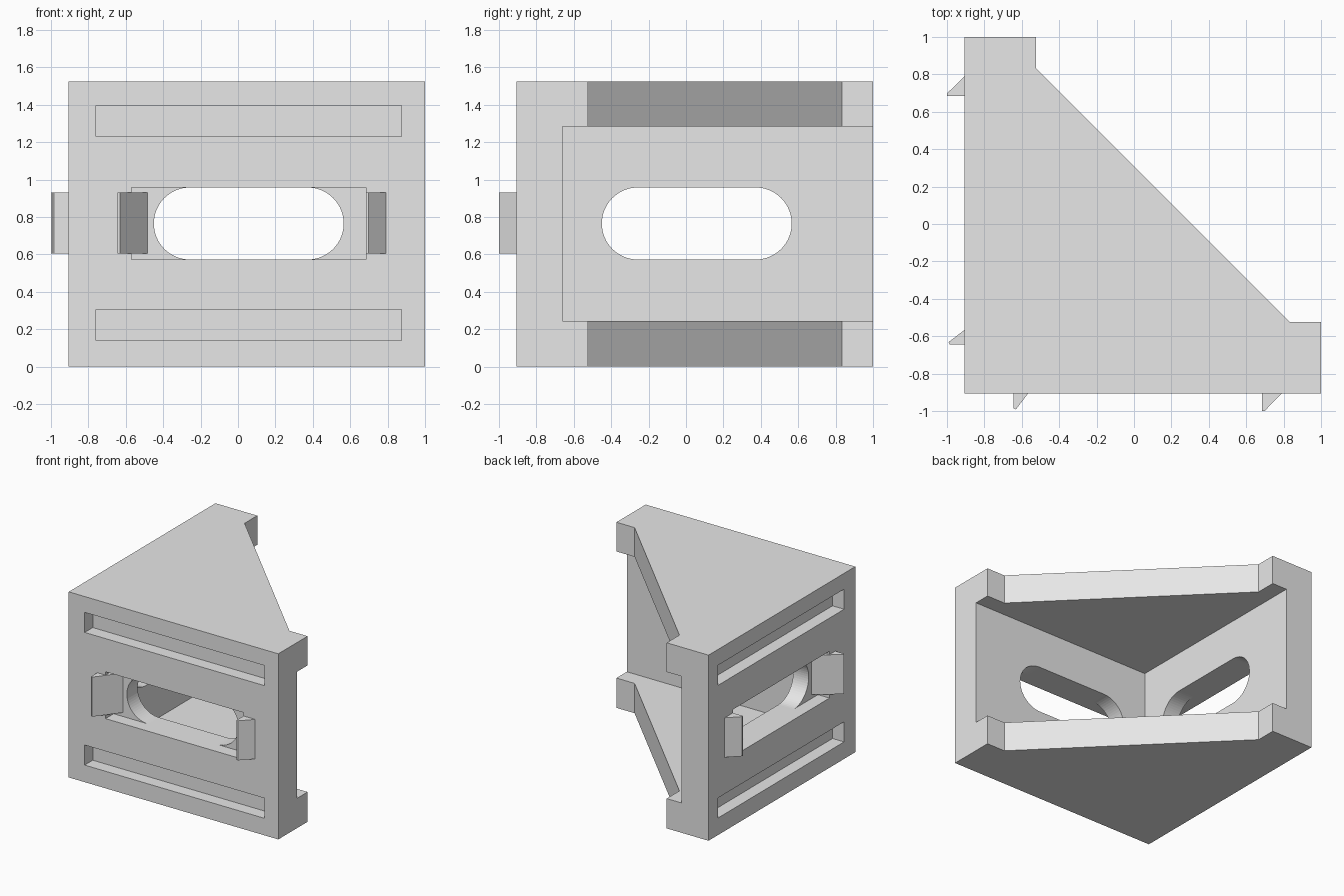
import bpy, bmesh, math
from mathutils import Vector

cube = bpy.data.objects.get("Cube")
if cube:
    bpy.data.objects.remove(cube)

grey = bpy.data.materials.new("plain grey")
grey.use_nodes = True
grey.diffuse_color = (0.8, 0.8, 0.8, 1)
grey.node_tree.nodes["Principled BSDF"].inputs["Base Color"].default_value = (0.8, 0.8, 0.8, 1)

OUT = -0.905          # outer face of both walls
INNER = -0.66         # inner face of both walls
FLOOR = -0.80         # bottom of grooves and recesses
HEIGHT = 1.525
MID = 0.765           # centre height of the slots


def prism(name, points, sweep):
    """Solid made by sweeping a flat outline along a vector."""
    bm = bmesh.new()
    face = bm.faces.new([bm.verts.new(p) for p in points])
    new = bmesh.ops.extrude_face_region(bm, geom=[face])["geom"]
    bmesh.ops.translate(bm, vec=Vector(sweep),
                        verts=[v for v in new if isinstance(v, bmesh.types.BMVert)])
    bmesh.ops.recalc_face_normals(bm, faces=bm.faces)
    mesh = bpy.data.meshes.new(name)
    bm.to_mesh(mesh)
    bm.free()
    mesh.materials.append(grey)
    obj = bpy.data.objects.new(name, mesh)
    bpy.context.collection.objects.link(obj)
    return obj


def upright(name, outline, z0, z1):
    return prism(name, [(x, y, z0) for x, y in outline], (0, 0, z1 - z0))


def cut(obj, cutter):
    mod = obj.modifiers.new("cut", "BOOLEAN")
    mod.operation = "DIFFERENCE"
    mod.solver = "EXACT"
    mod.object = cutter
    cutter.hide_render = True
    bpy.context.view_layer.objects.active = obj
    bpy.ops.object.modifier_apply(modifier=mod.name)
    bpy.data.objects.remove(cutter)


def swap(points):
    """Mirror across the diagonal, from the front wall to the side wall."""
    return [(p[1], p[0], *p[2:]) for p in points]


# Corner block with a slanted back
half = [(1, OUT), (1, -0.525), (0.835, -0.525)]
body = upright("corner_bracket", [(OUT, OUT)] + half + swap(half)[::-1], 0, HEIGHT)

# Hollow between the top and bottom plates, open at the back
cut(body, upright("hollow", [(INNER, INNER), (2, INNER), (2, 2), (INNER, 2)], 0.245, 1.285))

# Rounded slot outline
radius = 0.1925
slot = []
for centre, start in ((0.3725, -90), (-0.2575, 90)):
    for i in range(33):
        a = math.radians(start + i * 180 / 32)
        slot.append((centre + radius * math.cos(a), -1.2, MID + radius * math.sin(a)))


def panel(x0, x1, z0, z1):
    return [(x0, -1.2, z0), (x1, -1.2, z0), (x1, -1.2, z1), (x0, -1.2, z1)]


# Grooves, shallow recess and through slot on each wall
cuts = [(panel(-0.76, 0.875, 0.14, 0.305), FLOOR),
        (panel(-0.76, 0.875, 1.23, 1.395), FLOOR),
        (panel(-0.57, 0.685, MID - radius, MID + radius), FLOOR),
        (slot, -0.6)]
for points, depth in cuts:
    reach = depth + 1.2
    cut(body, prism("cutter", points, (0, reach, 0)))
    cut(body, prism("cutter", swap(points), (reach, 0, 0)))

# Wedge hooks beside each slot
near_hook = [(-0.645, FLOOR), (-0.645, -0.985), (-0.632, -0.992), (-0.485, FLOOR)]
far_hook = [(0.685, OUT), (0.685, -1), (0.698, -1), (0.79, OUT)]
for name, outline in (("near_hook", near_hook), ("far_hook", far_hook)):
    upright("front_" + name, outline, 0.605, 0.93)
    upright("side_" + name, swap(outline), 0.605, 0.93)
